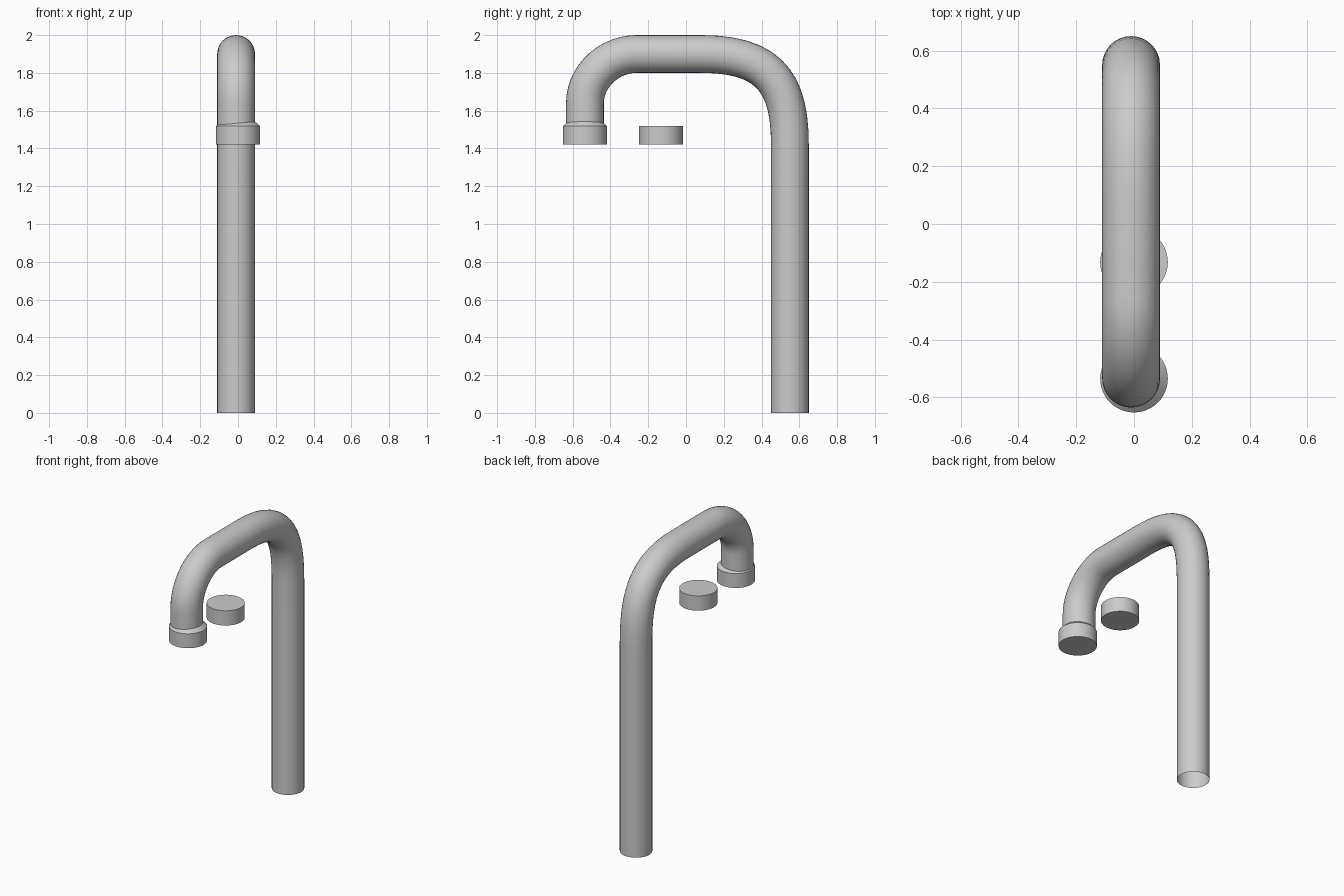
import bpy, bmesh
from math import radians, cos, sin, pi
from mathutils import Vector
from mathutils.geometry import interpolate_bezier

if "Cube" in bpy.data.objects:
    bpy.data.objects.remove(bpy.data.objects["Cube"])


def finish(name, bm):
    bmesh.ops.recalc_face_normals(bm, faces=bm.faces)
    me = bpy.data.meshes.new(name)
    bm.to_mesh(me)
    bm.free()
    ob = bpy.data.objects.new(name, me)
    bpy.context.collection.objects.link(ob)
    bpy.ops.object.select_all(action='DESELECT')
    ob.select_set(True)
    bpy.context.view_layer.objects.active = ob
    bpy.ops.object.shade_smooth_by_angle(angle=radians(35))
    return ob


def lathe(name, y, profile, sides=48):
    """Capped solid of (radius, z) rings around a vertical axis at x=0."""
    bm = bmesh.new()
    rings = [[bm.verts.new((r * cos(2 * pi * i / sides), y + r * sin(2 * pi * i / sides), z))
              for i in range(sides)] for r, z in profile]
    for a, b in zip(rings, rings[1:]):
        for i in range(sides):
            j = (i + 1) % sides
            bm.faces.new((a[i], a[j], b[j], b[i]))
    bm.faces.new(rings[0])
    bm.faces.new(rings[-1])
    return finish(name, bm)


def tube(name, path, x, radius, sides=32):
    """Open-ended tube along a path of (y, z) points."""
    bm = bmesh.new()
    rings = []
    for k, p in enumerate(path):
        t = (path[min(k + 1, len(path) - 1)] - path[max(k - 1, 0)]).normalized()
        if k in (0, len(path) - 1):
            t = Vector((0, 1 if k == 0 else -1))  # level cuts at both ends
        n = Vector((-t.y, t.x))
        ring = []
        for i in range(sides):
            a = 2 * pi * i / sides
            q = p + n * radius * sin(a)
            ring.append(bm.verts.new((x + radius * cos(a), q.x, q.y)))
        rings.append(ring)
    for a, b in zip(rings, rings[1:]):
        for i in range(sides):
            j = (i + 1) % sides
            bm.faces.new((a[i], a[j], b[j], b[i]))
    return finish(name, bm)


def bend(*pts):
    return interpolate_bezier(*[Vector(p) for p in pts], 14)


# Bent pipe: tall riser, wide rear bend, tighter front bend down to the outlet
path = [Vector((0.55, 0)), Vector((0.55, 1.2))]
path += bend((0.55, 1.42), (0.55, 1.74), (0.45, 1.9), (0.08, 1.9))
path += bend((-0.26, 1.9), (-0.41, 1.9), (-0.535, 1.78), (-0.535, 1.64))
path += [Vector((-0.535, 1.5))]
tube("bent_pipe", [Vector(p[:2]) for p in path], -0.01, 0.1)

# Chamfered collar on the outlet
lathe("outlet_collar", -0.535, [(0.117, 1.42), (0.117, 1.518), (0.09, 1.542)])

# Loose round cap beside the outlet
lathe("loose_cap", -0.132, [(0.117, 1.42), (0.117, 1.52)])
